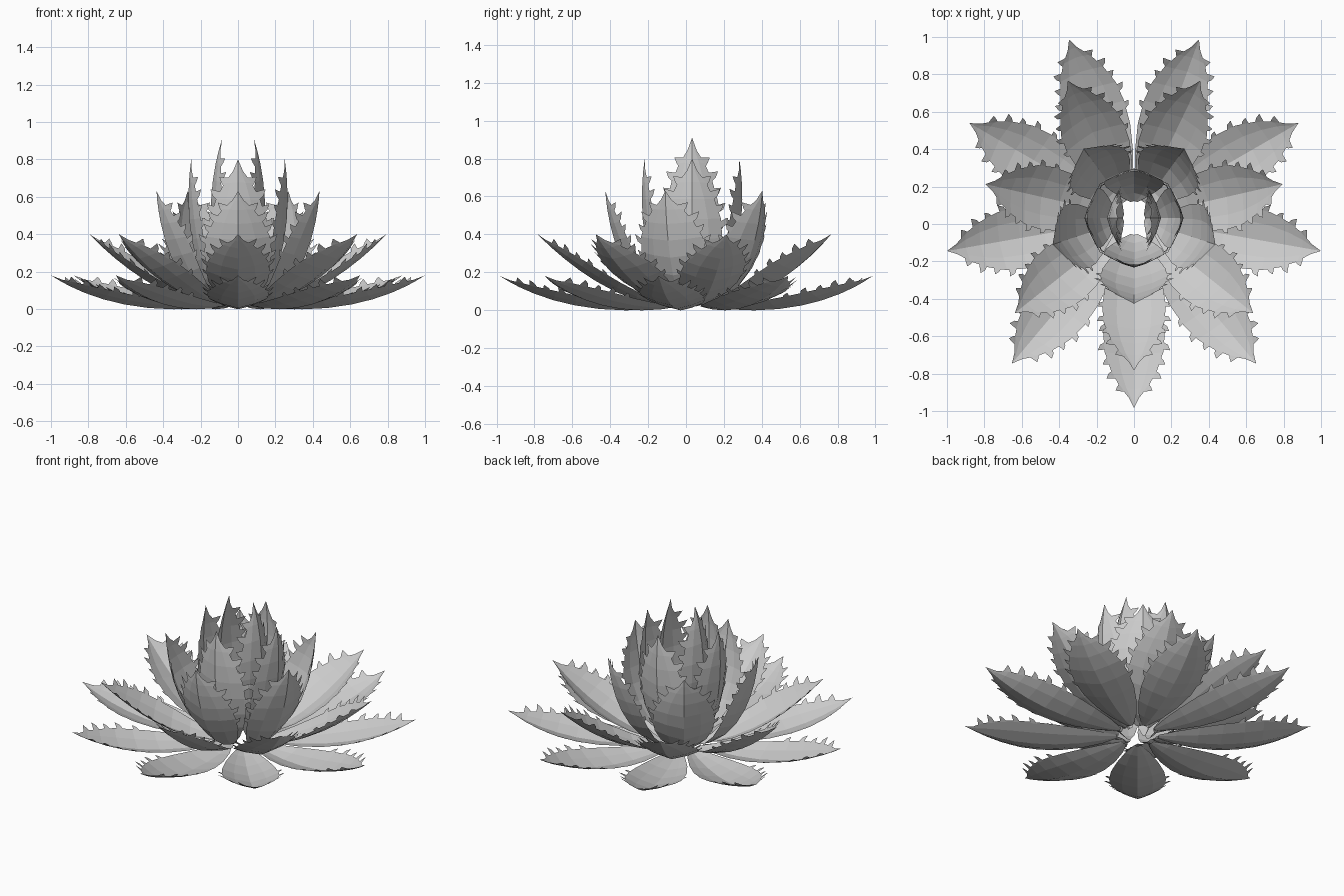
import bpy, bmesh, math
from mathutils import Vector

if "Cube" in bpy.data.objects:
    bpy.data.objects.remove(bpy.data.objects["Cube"])

CENTER = Vector((0, 0.032, 0))
# leaf outline: (position along leaf, relative half width)
OUTLINE = [(0, .12), (.12, .44), (.27, .73), (.42, .93), (.56, 1.0),
           (.68, .95), (.79, .74), (.88, .46), (.94, .17), (1, 0)]
ACROSS = [-1, -.55, 0, .55, 1]
TEETH = [.53, .64, .73, .81, .885]


def width(t):
    for (a, wa), (b, wb) in zip(OUTLINE, OUTLINE[1:]):
        if t <= b:
            return wa + (wb - wa) * (t - a) / (b - a)
    return 0


def frame(path, t):
    # midrib point, tangent and inward normal on a cubic curve in the xz plane
    p = [Vector((x, 0, z)) for x, z in path]
    s = 1 - t
    pos = p[0]*s**3 + p[1]*3*s*s*t + p[2]*3*s*t*t + p[3]*t**3
    tan = ((p[1]-p[0])*s*s + (p[2]-p[1])*2*s*t + (p[3]-p[2])*t*t).normalized()
    return pos, tan, Vector((-tan.z, 0, tan.x))


def leaf_mesh(name, path, half, cup, tooth):
    bm = bmesh.new()

    def point(t, u):
        pos, tan, nor = frame(path, t)
        w = half * width(t)
        return pos + Vector((0, u * w, 0)) + nor * (cup * w * abs(u) ** 1.4)

    # keeled blade
    rows = [[bm.verts.new(point(t, u)) for u in ACROSS] for t, _ in OUTLINE[:-1]]
    for a, b in zip(rows, rows[1:]):
        for i in range(4):
            bm.faces.new((a[i], b[i], b[i+1], a[i+1]))
    tip = bm.verts.new(point(1, 0))
    for i in range(4):
        bm.faces.new((rows[-1][i], tip, rows[-1][i+1]))
    # hooked teeth along both edges
    for side in (-1, 1):
        for k, t in enumerate(TEETH):
            pos, tan, nor = frame(path, t)
            out = Vector((0, side, 0))
            size = tooth * (1 if k % 2 else .8)
            a, b = point(t - .022, side * .95), point(t + .022, side * .95)
            m = (a + b) / 2
            c = m + (out * .55 + nor * .3) * size
            d = m + (out * .75 + nor * .45 + tan * .6) * size
            va, vb, vc, vd = [bm.verts.new(v) for v in (a, b, c, d)]
            bm.faces.new((va, vb, vc) if side < 0 else (va, vc, vb))
            bm.faces.new((vc, vb, vd) if side < 0 else (vc, vd, vb))
    me = bpy.data.meshes.new(name)
    bm.to_mesh(me)
    bm.free()
    return me


# rings: name, leaf count, first angle, midrib curve, half width, cup, tooth size
RINGS = [
    ("outer_leaf", 9, -90, [(.12, .015), (.38, -.025), (.74, 0), (1.015, .18)], .165, .32, .055),
    ("second_leaf", 7, -90, [(.11, .02), (.33, .02), (.6, .18), (.815, .4)], .17, .35, .055),
    ("third_leaf", 5, -90, [(.1, .02), (.32, .06), (.44, .35), (.458, .63)], .18, .4, .06),
    ("fourth_leaf", 4, -90, [(.09, .03), (.22, .13), (.3, .45), (.25, .8)], .16, .4, .06),
    ("heart_leaf", 2, 0, [(.06, .04), (.13, .2), (.2, .55), (.085, .91)], .145, .42, .058),
]
for name, count, start, path, half, cup, tooth in RINGS:
    me = leaf_mesh(name, path, half, cup, tooth)
    for i in range(count):
        ob = bpy.data.objects.new(f"{name}_{i+1}", me)
        ob.location = CENTER
        ob.rotation_euler.z = math.radians(start + 360 * i / count)
        bpy.context.collection.objects.link(ob)
